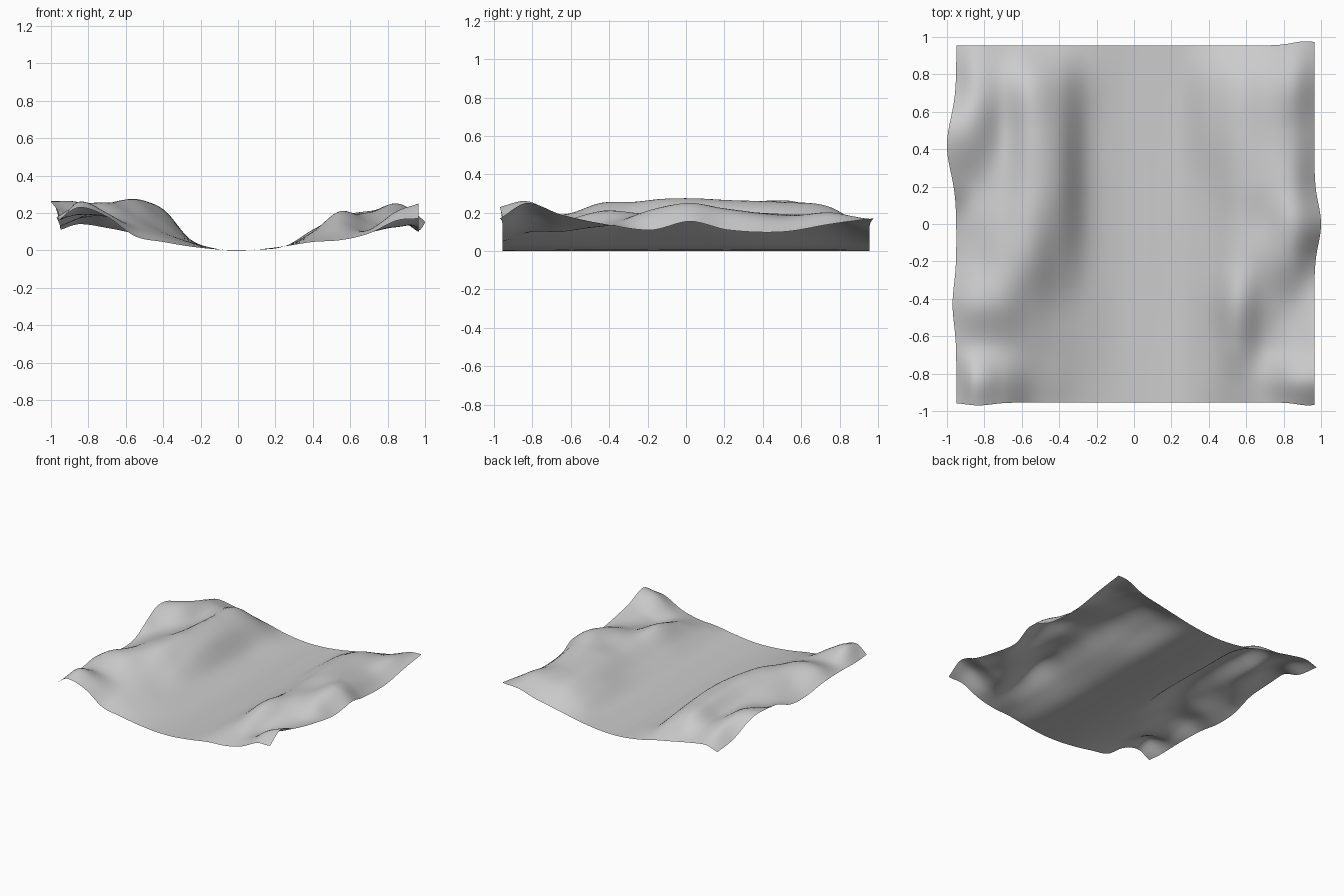
import bpy, bmesh, math

if "Cube" in bpy.data.objects:
    bpy.data.objects.remove(bpy.data.objects["Cube"])

# Valley cross-sections: heights of the left bank and right bank per y station
XS = [-.95, -.85, -.7, -.55, -.4, -.25, -.08, .08, .25, .4, .55, .7, .85, .965]
FLOOR = [.003, .003, .022]  # flat valley floor, the same all along y
BANKS = {
    -.955: ([.17, .23, .18, .075, .045, .02], [.045, .055, .09, .16, .17]),
    -.83: ([.16, .26, .20, .11, .07, .03], [.065, .09, .11, .21, .25]),
    -.65: ([.165, .19, .18, .14, .09, .04], [.085, .15, .10, .14, .19]),
    -.42: ([.175, .24, .25, .19, .11, .045], [.10, .21, .15, .13, .14]),
    -.18: ([.13, .18, .25, .26, .165, .05], [.09, .18, .20, .21, .11]),
    .02: ([.14, .17, .23, .275, .205, .055], [.085, .17, .20, .25, .155]),
    .22: ([.22, .18, .20, .265, .22, .055], [.09, .18, .21, .21, .11]),
    .50: ([.26, .26, .18, .255, .205, .05], [.11, .185, .19, .17, .10]),
    .75: ([.14, .21, .19, .23, .165, .05], [.10, .165, .175, .20, .14]),
    .955: ([.11, .14, .12, .09, .06, .025], [.05, .08, .11, .16, .17]),
}
YS = list(BANKS)
SECTIONS = [left + FLOOR + right for left, right in BANKS.values()]
N = 80


def smooth_lookup(ks, vs, t):
    """Smooth (Hermite) curve through the points ks, vs."""
    n = len(ks)
    i = max(j for j in range(n - 1) if j == 0 or ks[j] <= t)

    def slope(j):
        a, b = max(j - 1, 0), min(j + 1, n - 1)
        return (vs[b] - vs[a]) / (ks[b] - ks[a])
    h = ks[i + 1] - ks[i]
    u = (t - ks[i]) / h
    return ((2*u**3 - 3*u*u + 1) * vs[i] + (u**3 - 2*u*u + u) * h * slope(i)
            + (3*u*u - 2*u**3) * vs[i + 1] + (u**3 - u*u) * h * slope(i + 1))


def bump(t, centre, width):
    return math.exp(-((t - centre) / width) ** 2)


# Terrain sheet
bm = bmesh.new()
rows = []
for j in range(N + 1):
    y = YS[0] + (YS[-1] - YS[0]) * j / N
    profile = [smooth_lookup(YS, column, y) for column in zip(*SECTIONS)]
    row = []
    for i in range(N + 1):
        x = XS[0] + (XS[-1] - XS[0]) * i / N
        z = max(0, smooth_lookup(XS, profile, x))
        # wavy outer edges
        left, right = bump(x, XS[0], .1), bump(x, XS[-1], .1)
        front, back = bump(y, YS[0], .08), bump(y, YS[-1], .08)
        dx = (right * .035 * bump(y, 0, .15)
              - left * (.05 * bump(y, .42, .2) + .02 * bump(y, -.43, .15)))
        dy = (back * .022 * bump(x, .92, .1)
              - front * .015 * (bump(x, -.83, .1) + bump(x, .93, .08)))
        row.append(bm.verts.new((x + dx, y + dy, z)))
    rows.append(row)
for a, b in zip(rows, rows[1:]):
    for i in range(N):
        bm.faces.new((a[i], a[i + 1], b[i + 1], b[i])).smooth = True
mesh = bpy.data.meshes.new("valley_terrain")
bm.to_mesh(mesh)
bm.free()
bpy.context.collection.objects.link(bpy.data.objects.new("valley_terrain", mesh))
